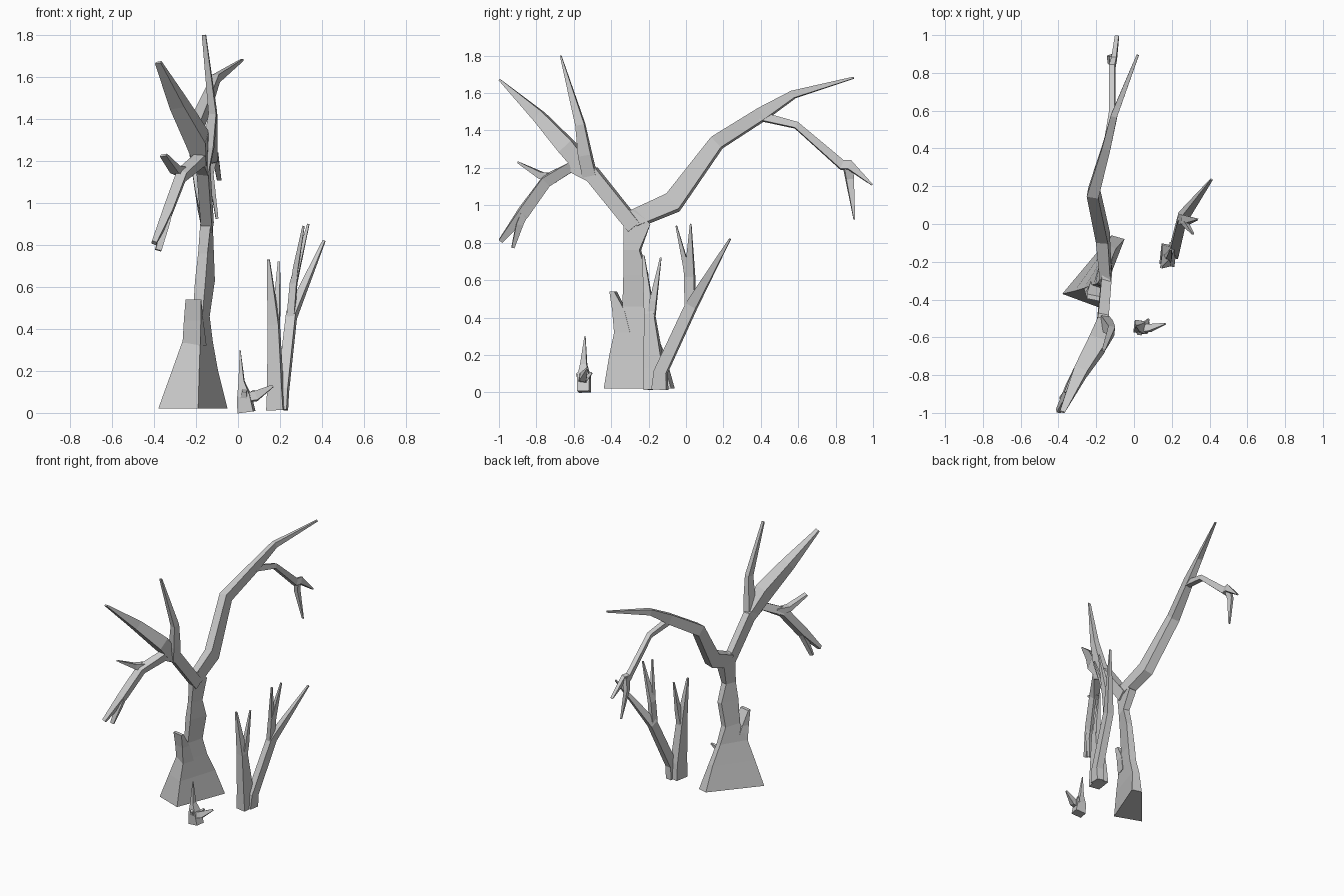
import bpy, bmesh
from mathutils import Vector


def loft(name, rings):
    """Skin a stack of four-cornered rings and cap both ends."""
    bm = bmesh.new()
    rows = [[bm.verts.new(p) for p in r] for r in rings]
    for r0, r1 in zip(rows, rows[1:]):
        for i in range(4):
            j = (i + 1) % 4
            bm.faces.new((r0[i], r0[j], r1[j], r1[i]))
    bm.faces.new(rows[0][::-1])
    bm.faces.new(rows[-1])
    bmesh.ops.recalc_face_normals(bm, faces=bm.faces)
    me = bpy.data.meshes.new(name)
    bm.to_mesh(me)
    bm.free()
    ob = bpy.data.objects.new(name, me)
    bpy.context.collection.objects.link(ob)
    return ob


def limb(name, pts, ref=(1, 0, 0), skew=0.15):
    """Tapered square limb; each point is x, y, z, half width, half depth."""
    P = [Vector(p[:3]) for p in pts]
    rings = []
    for i, p in enumerate(P):
        t = Vector()
        if i > 0:
            t += (p - P[i - 1]).normalized()
        if i < len(P) - 1:
            t += (P[i + 1] - p).normalized()
        t.normalize()
        u = Vector(ref)
        u = (u - t * u.dot(t)).normalized()
        v = t.cross(u)
        a, b = pts[i][3:]
        rings.append([p + u * (a * s + skew * a * q) + v * (b * q - skew * b * s)
                      for s, q in ((-1, -1), (1, -1), (1, 1), (-1, 1))])
    return loft(name, rings)


def level(z, *xy):
    return [(x, y, z) for x, y in xy]


# Trunk with flared root, and the broken stub on its front
loft("trunk", [
    level(.02, (-.38, -.37), (-.19, -.44), (-.05, -.08), (-.12, -.06)),
    level(.20, (-.315, -.355), (-.185, -.41), (-.095, -.13), (-.14, -.11)),
    level(.34, (-.265, -.34), (-.18, -.38), (-.12, -.19), (-.16, -.17)),
    level(.46, (-.215, -.32), (-.17, -.34), (-.135, -.22), (-.18, -.205)),
    level(.63, (-.205, -.32), (-.155, -.335), (-.11, -.21), (-.15, -.2)),
    level(.76, (-.19, -.31), (-.145, -.335), (-.115, -.25), (-.16, -.24)),
    level(.90, (-.18, -.32), (-.13, -.335), (-.12, -.19), (-.18, -.19)),
    level(.975, (-.17, -.305), (-.125, -.31), (-.125, -.27), (-.17, -.27)),
])
loft("broken_stub", [
    level(.32, (-.265, -.34), (-.18, -.385), (-.15, -.30), (-.22, -.28)),
    level(.44, (-.258, -.365), (-.177, -.395), (-.165, -.33), (-.235, -.32)),
    level(.54, (-.25, -.395), (-.175, -.41), (-.175, -.385), (-.25, -.37)),
])

# Long branch sweeping to the back, with its drooping side branch
limb("back_branch", [
    (-.15, -.28, .925, .028, .045), (-.165, -.07, 1.015, .032, .052),
    (-.215, .165, 1.335, .031, .038), (-.145, .41, 1.49, .022, .034),
    (-.105, .575, 1.593, .017, .02), (.02, .895, 1.682, .006, .005)])
limb("drooping_branch", [
    (-.145, .40, 1.475, .017, .022), (-.115, .59, 1.428, .015, .017),
    (-.115, .835, 1.215, .015, .024), (-.105, .875, 1.215, .013, .024),
    (-.09, .995, 1.11, .01, .004)])
limb("drooping_twig", [
    (-.115, .865, 1.22, .014, .025), (-.13, .875, 1.14, .012, .02),
    (-.10, .90, .925, .006, .004)])

# Front branch that bends down and splits
limb("front_branch", [
    (-.145, -.275, .885, .026, .038), (-.165, -.50, 1.165, .028, .04),
    (-.18, -.61, 1.207, .025, .028), (-.27, -.745, 1.132, .024, .029),
    (-.335, -.87, .96, .022, .03), (-.40, -.99, .81, .012, .012)])
limb("front_split_twig", [
    (-.325, -.85, .99, .018, .02), (-.345, -.89, .90, .018, .018),
    (-.38, -.925, .775, .014, .008)])
limb("front_side_twig", [
    (-.25, -.70, 1.145, .02, .025), (-.30, -.775, 1.16, .022, .018),
    (-.355, -.895, 1.228, .016, .005)])

# Two upright blade-like branches
limb("wide_blade", [
    (-.17, -.53, 1.18, .025, .04), (-.195, -.635, 1.31, .048, .045),
    (-.285, -.785, 1.475, .036, .032), (-.38, -.995, 1.67, .014, .005)])
limb("tall_blade", [
    (-.16, -.515, 1.16, .024, .035), (-.14, -.54, 1.27, .025, .034),
    (-.12, -.565, 1.43, .018, .024), (-.162, -.67, 1.80, .009, .004)])

# Sapling: upright stem, leaning stem and their forked tips
limb("sapling_stem", [
    (.18, -.165, .015, .04, .055), (.178, -.17, .13, .034, .05),
    (.17, -.195, .42, .026, .026), (.145, -.228, .73, .006, .006)])
limb("sapling_stem_tip", [
    (.172, -.19, .38, .02, .022), (.185, -.175, .49, .016, .018),
    (.195, -.135, .72, .005, .004)])
limb("sapling_leaning_stem", [
    (.21, -.14, .015, .025, .04), (.215, -.135, .11, .025, .033),
    (.255, .03, .465, .023, .03), (.41, .235, .82, .006, .005)])
limb("sapling_inner_stem", [
    (.25, .02, .44, .018, .025), (.265, .02, .62, .016, .026),
    (.335, .025, .90, .005, .004)])
limb("sapling_inner_tip", [
    (.262, .015, .58, .014, .016), (.275, -.003, .69, .012, .014),
    (.312, -.052, .89, .005, .004)])

# Small stump with a spike and two twigs
limb("stump", [
    (.04, -.545, .003, .038, .032), (.03, -.545, .08, .03, .033),
    (.017, -.547, .15, .013, .017), (.01, -.54, .30, .002, .003)])
limb("stump_twig", [
    (.03, -.55, .07, .026, .02), (.085, -.55, .08, .018, .022),
    (.165, -.528, .128, .004, .006)], ref=(0, 1, 0))
limb("stump_short_twig", [
    (.05, -.545, .065, .018, .018), (.078, -.505, .105, .005, .005)])
limb("stump_knot", [
    (.03, -.55, .06, .02, .025), (.03, -.582, .105, .01, .008)])
